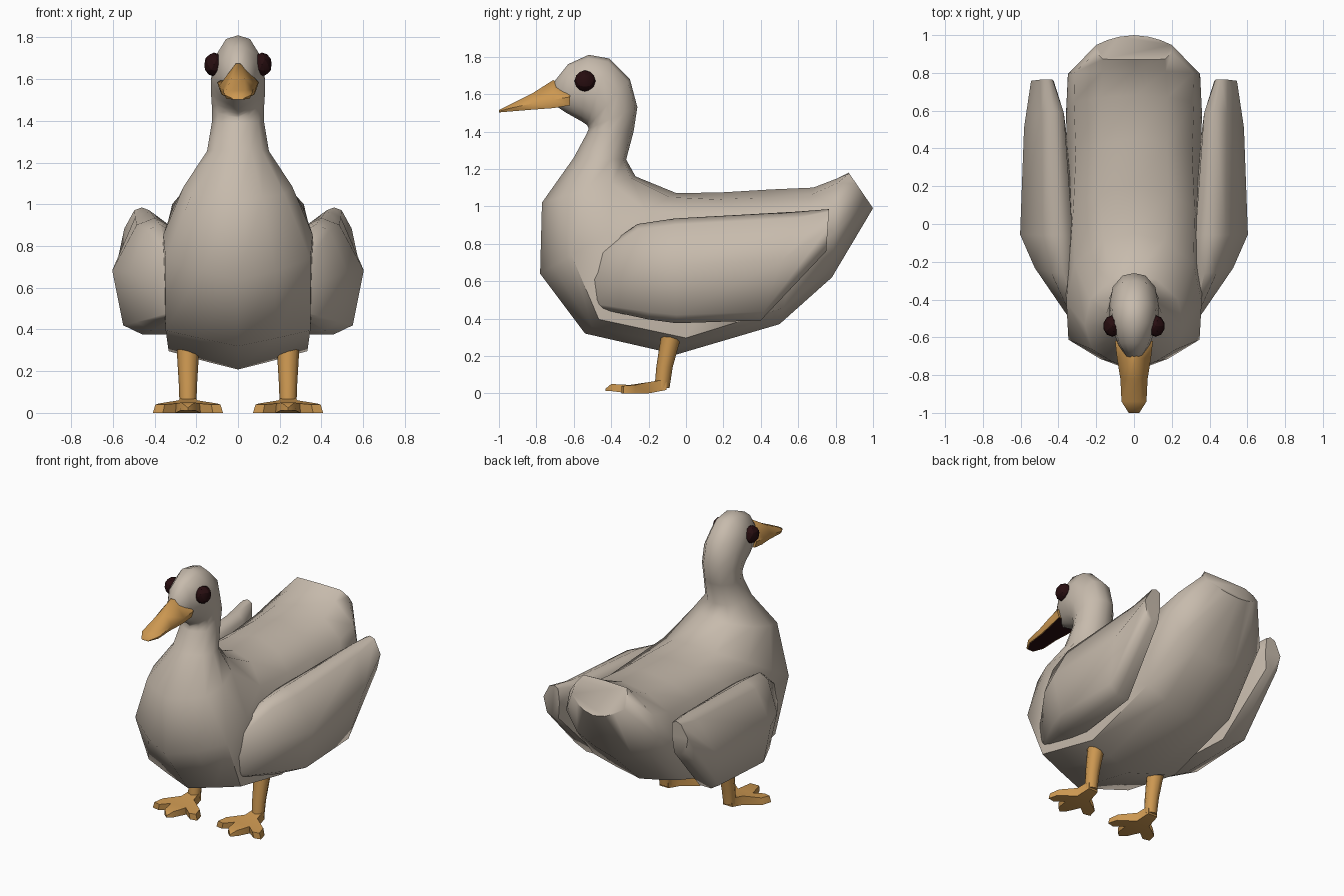
import bpy, bmesh, math
from mathutils import Vector

if "Cube" in bpy.data.objects:
    bpy.data.objects.remove(bpy.data.objects["Cube"])


def material(name, rgb):
    m = bpy.data.materials.new(name)
    m.diffuse_color = (*rgb, 1)
    m.use_nodes = True
    m.node_tree.nodes["Principled BSDF"].inputs["Base Color"].default_value = m.diffuse_color
    return m


FEATHER = material("warm grey feather", (0.57, 0.495, 0.415))
ORANGE = material("orange", (0.61, 0.315, 0.083))
DARK = material("dark maroon", (0.02, 0.004, 0.005))


def finish(bm, name, mats, angle=45):
    bmesh.ops.recalc_face_normals(bm, faces=bm.faces[:])
    mesh = bpy.data.meshes.new(name)
    bm.to_mesh(mesh)
    bm.free()
    obj = bpy.data.objects.new(name, mesh)
    bpy.context.collection.objects.link(obj)
    for m in mats:
        mesh.materials.append(m)
    bpy.ops.object.select_all(action='DESELECT')
    obj.select_set(True)
    bpy.context.view_layer.objects.active = obj
    bpy.ops.object.shade_smooth_by_angle(angle=math.radians(angle))
    return obj


def loft(rings):
    """Skin a list of equally long closed rings and cap both ends."""
    bm = bmesh.new()
    rows = [[bm.verts.new(p) for p in ring] for ring in rings]
    for a, b in zip(rows, rows[1:]):
        for i in range(len(a)):
            j = (i + 1) % len(a)
            bm.faces.new((a[i], a[j], b[j], b[i]))
    bm.faces.new(rows[0])
    bm.faces.new(rows[-1])
    return bm


# Half sections: (share of the way from back line to belly line, share of width)
ROUND = [(0, 0), (0.05, 0.48), (0.28, 0.9), (0.55, 1), (0.8, 0.78), (0.92, 0.42), (1, 0)]
CHEST = [(0, 0), (0.05, 0.45), (0.22, 0.88), (0.5, 1), (0.77, 0.97), (0.91, 0.5), (1, 0)]
BOXY = [(0, 0), (0.05, 0.5), (0.16, 0.88), (0.52, 1), (0.9, 0.95), (0.95, 0.5), (1, 0)]
TAIL = [(0, 0), (0.02, 0.82), (0.3, 1), (0.6, 1), (0.8, 0.7), (0.93, 0.4), (1, 0)]

# Body, neck and head: belly y,z / back y,z / half width / section, section, blend
BODY = [
    (-0.70, 1.54, -0.71, 1.66, 0.04, ROUND, ROUND, 0),
    (-0.64, 1.50, -0.63, 1.76, 0.085, ROUND, ROUND, 0),
    (-0.56, 1.455, -0.52, 1.81, 0.12, ROUND, ROUND, 0),
    (-0.53, 1.435, -0.41, 1.79, 0.13, ROUND, ROUND, 0),
    (-0.525, 1.425, -0.30, 1.68, 0.13, ROUND, ROUND, 0),
    (-0.52, 1.415, -0.26, 1.53, 0.125, ROUND, ROUND, 0),
    (-0.53, 1.39, -0.28, 1.40, 0.125, ROUND, ROUND, 0),
    (-0.60, 1.26, -0.32, 1.25, 0.148, ROUND, ROUND, 0),
    (-0.77, 1.02, -0.27, 1.16, 0.26, ROUND, CHEST, 0.4),
    (-0.78, 0.64, -0.05, 1.07, 0.358, CHEST, CHEST, 0),
    (-0.54, 0.32, 0.20, 1.075, 0.365, CHEST, BOXY, 1),
    (-0.05, 0.208, 0.45, 1.09, 0.35, BOXY, BOXY, 0),
    (0.50, 0.37, 0.68, 1.10, 0.36, ROUND, BOXY, 0.8),
    (0.78, 0.62, 0.81, 1.15, 0.35, ROUND, ROUND, 0),
    (1.00, 0.99, 0.87, 1.18, 0.20, TAIL, TAIL, 0),
]


def body_ring(ay, az, by, bz, w, first, second, blend):
    half = []
    for (t0, f0), (t1, f1) in zip(first, second):
        t, f = t0 + (t1 - t0) * blend, f0 + (f1 - f0) * blend
        half.append((f * w, by + (ay - by) * t, bz + (az - bz) * t))
    return half + [(-x, y, z) for x, y, z in half[-2:0:-1]]


finish(loft([body_ring(*r) for r in BODY]), "body", [FEATHER], 60)

# Wings: bottom y,z / top y,z / inner x / outer x
WING = [
    (-0.50, 0.46, -0.52, 0.72, 0.30, 0.335),
    (-0.20, 0.395, -0.26, 0.905, 0.31, 0.525),
    (-0.05, 0.375, -0.06, 0.935, 0.31, 0.603),
    (0.40, 0.39, 0.60, 0.972, 0.36, 0.582),
    (0.75, 0.76, 0.765, 0.985, 0.425, 0.545),
]
WING_SECTION = [(0, 0.1), (0, 0.5), (0.08, 0.82), (0.55, 1),
                (0.94, 0.6), (1, 0.3), (0.93, 0.05), (0.5, 0)]


def wing_ring(s, by, bz, ty, tz, xi, xo):
    return [(s * (xi + (xo - xi) * f), by + (ty - by) * t, bz + (tz - bz) * t)
            for t, f in WING_SECTION]


# Foot outline: x offset, y, top z
FOOT = [(-0.035, -0.105, 0.075), (0.035, -0.105, 0.075), (0.05, -0.20, 0.06),
        (0.15, -0.27, 0.045), (0.168, -0.335, 0.04), (0.12, -0.345, 0.04),
        (0.06, -0.30, 0.045), (0.035, -0.40, 0.05), (0.0, -0.43, 0.025),
        (-0.035, -0.40, 0.05), (-0.06, -0.30, 0.045), (-0.12, -0.345, 0.04),
        (-0.168, -0.335, 0.04), (-0.15, -0.27, 0.045), (-0.05, -0.20, 0.06)]

for s, side in ((1, "left"), (-1, "right")):
    finish(loft([wing_ring(s, *r) for r in WING]), side + "_wing", [FEATHER], 60)

    # Leg: tapered eight-sided tube leaning forward to the ankle
    rings = []
    for y, z, r in ((-0.07, 0.42, 0.058), (-0.083, 0.29, 0.053),
                    (-0.115, 0.14, 0.044), (-0.128, 0.03, 0.04)):
        rings.append([(s * 0.24 + r * math.cos(i * math.pi / 4),
                       y + r * math.sin(i * math.pi / 4), z) for i in range(8)])
    finish(loft(rings), side + "_leg", [ORANGE], 50)

    # Webbed foot with three toes
    bottom = [(s * 0.24 + x, y, 0.018 if y > -0.15 else 0.012 if y < -0.39 else 0)
              for x, y, z in FOOT]
    top = [(s * 0.24 + x * 0.93, y, z) for x, y, z in FOOT]
    bm = loft([bottom, top])
    bmesh.ops.triangulate(bm, faces=[f for f in bm.faces if len(f.verts) > 4])
    finish(bm, side + "_foot", [ORANGE], 50)

    # Eye
    bm = bmesh.new()
    bmesh.ops.create_icosphere(bm, subdivisions=2, radius=0.057)
    for v in bm.verts:
        v.co = Vector((v.co.x * 0.85 + s * 0.115, v.co.y - 0.54, v.co.z + 1.67))
    finish(bm, side + "_eye", [DARK], 20)

# Beak: y, half width, bottom z, side z, top z, ridge half width
BEAK = [(-0.62, 0.1, 1.54, 1.585, 1.63, 0.02),
        (-0.71, 0.09, 1.525, 1.57, 1.675, 0.01),
        (-0.82, 0.072, 1.517, 1.55, 1.605, 0.03),
        (-0.94, 0.066, 1.507, 1.525, 1.545, 0.035),
        (-1.00, 0.028, 1.502, 1.508, 1.515, 0.015)]
rings = []
for y, w, zb, zs, zt, r in BEAK:
    rings.append([(-w * 0.85, y, zb), (w * 0.85, y, zb), (w, y, zs),
                  (r, y, zt), (-r, y, zt), (-w, y, zs)])
bm = loft(rings)
bmesh.ops.recalc_face_normals(bm, faces=bm.faces[:])
# Dark underside inside an orange rim
under = [f for f in bm.faces if f.normal.z < -0.8]
bmesh.ops.inset_region(bm, faces=under, thickness=0.005)
for f in under:
    f.material_index = 1
finish(bm, "beak", [ORANGE, DARK], 60)
